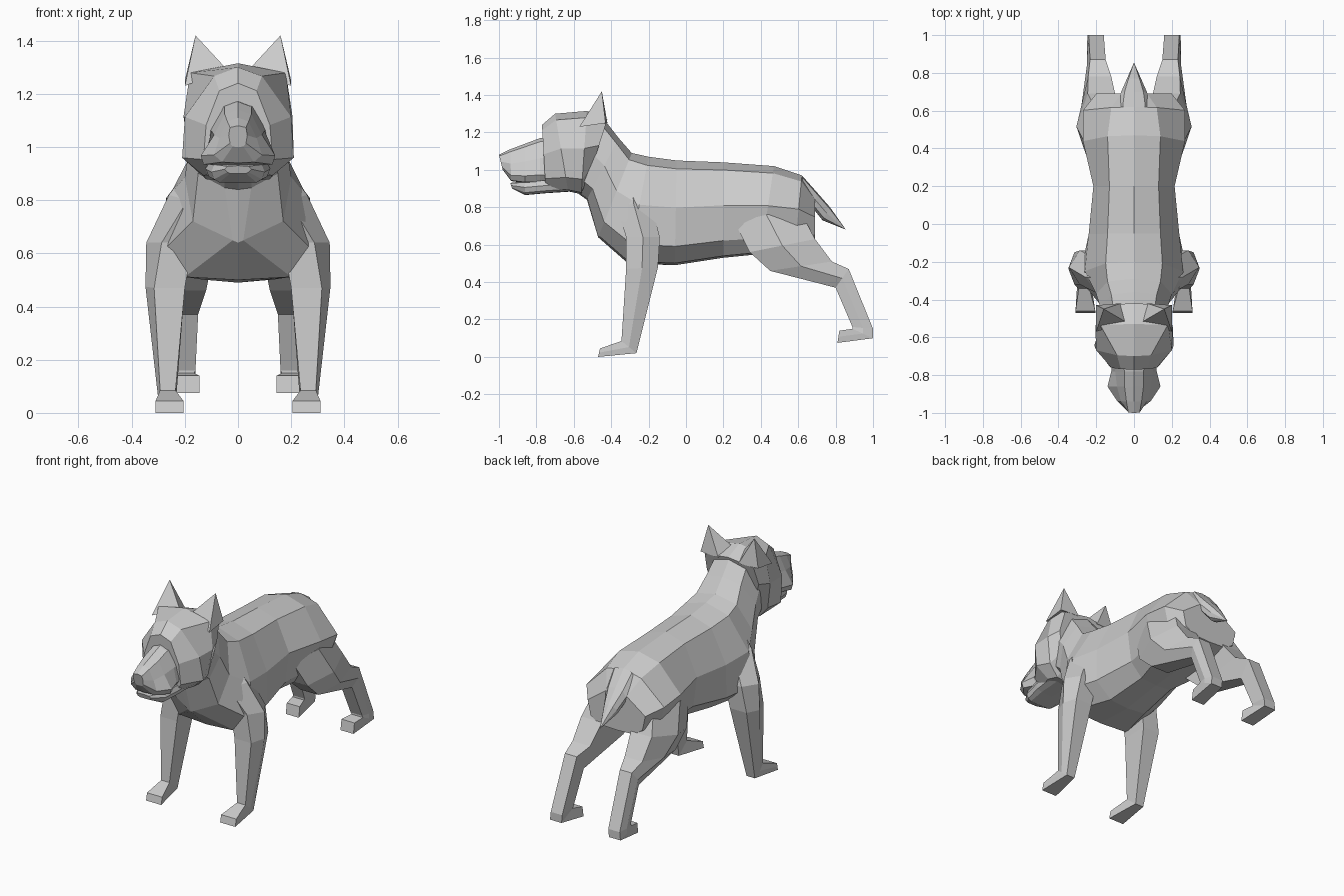
import bpy
import bmesh
from mathutils import Vector

default_cube = bpy.data.objects.get("Cube")
if default_cube:
    bpy.data.objects.remove(default_cube, do_unlink=True)

# One plain grey covers the whole animal
coat = bpy.data.materials.new("grey_coat")
coat.use_nodes = True
grey = (0.6, 0.6, 0.6, 1)
coat.diffuse_color = grey
coat.node_tree.nodes["Principled BSDF"].inputs["Base Color"].default_value = grey


def loft(name, rings, mirrored=False):
    """Skin a list of closed rings, cap both ends, and optionally mirror left to right."""
    bm = bmesh.new()
    loops = [[bm.verts.new(point) for point in ring] for ring in rings]
    count = len(loops[0])
    for first, second in zip(loops, loops[1:]):
        for i in range(count):
            j = (i + 1) % count
            bm.faces.new((first[i], first[j], second[j], second[i]))
    bm.faces.new(loops[0])
    bm.faces.new(loops[-1])
    bmesh.ops.remove_doubles(bm, verts=bm.verts[:], dist=0.0005)
    bmesh.ops.recalc_face_normals(bm, faces=bm.faces[:])
    mesh = bpy.data.meshes.new(name)
    bm.to_mesh(mesh)
    bm.free()
    mesh.materials.append(coat)
    part = bpy.data.objects.new(name, mesh)
    bpy.context.collection.objects.link(part)
    if mirrored:
        part.modifiers.new("left_and_right", "MIRROR").use_axis[0] = True
    return part


def trunk_ring(top_y, top_z, low_y, low_z, *half_widths):
    """Symmetric ring hung between a top point and a bottom point, with four half widths."""
    top, low = Vector((0, top_y, top_z)), Vector((0, low_y, low_z))
    side = []
    for along, width in zip((0.08, 0.45, 0.82, 0.98), half_widths):
        point = top.lerp(low, along)
        point.x = width
        side.append(point)
    other = [Vector((-p.x, p.y, p.z)) for p in reversed(side)]
    return [top, *side, low, *other]


def limb_ring(bulge, front_y, front_z, back_y, back_z, inner, outer):
    """Five-sided limb ring whose outer side is pushed out into a ridge."""
    shoulder = outer - bulge * (outer - inner)
    mid_y, mid_z = (front_y + back_y) / 2, (front_z + back_z) / 2
    return [
        (inner, front_y, front_z),
        (shoulder, front_y, front_z),
        (outer, mid_y, mid_z),
        (shoulder, back_y, back_z),
        (inner, back_y, back_z),
    ]


def trunk(name, sections):
    return loft(name, [trunk_ring(*section) for section in sections])


def limb(name, sections, bulge):
    # The ridge fades out towards the square paw
    last = len(sections) - 1
    rings = [limb_ring(bulge * (1 - i / last), *s) for i, s in enumerate(sections)]
    return loft(name, rings, mirrored=True)


# Neck, chest, back and rump: top y, top z, bottom y, bottom z, half widths
trunk("body", [
    (-.43, 1.26, -.60, .89, .11, .16, .14, .05),
    (-.36, 1.17, -.53, .84, .12, .18, .15, .05),
    (-.29, 1.09, -.47, .64, .14, .20, .17, .02),
    (-.20, 1.07, -.31, .50, .15, .26, .29, .20),
    (-.05, 1.05, -.06, .49, .14, .24, .24, .13),
    (.20, 1.04, .20, .53, .13, .215, .19, .11),
    (.47, 1.02, .40, .55, .14, .27, .22, .16),
    (.62, .97, .58, .57, .12, .27, .22, .14),
    (.69, .86, .69, .61, .07, .20, .18, .12),
])

# Skull with wide cheeks, narrowing at the brow
trunk("head", [
    (-.42, 1.27, -.52, .96, .17, .18, .13, .08),
    (-.53, 1.315, -.56, .87, .18, .205, .18, .12),
    (-.70, 1.30, -.63, .885, .09, .20, .21, .13),
    (-.77, 1.24, -.75, .89, .07, .12, .13, .09),
])

# Upper muzzle ending in the blunt nose
trunk("muzzle", [
    (-.70, 1.18, -.70, .93, .07, .11, .12, .09),
    (-.78, 1.17, -.78, .93, .05, .10, .12, .09),
    (-.86, 1.14, -.86, .93, .05, .09, .14, .13),
    (-.94, 1.11, -.935, .94, .04, .07, .09, .06),
    (-1.0, 1.08, -.98, 1.0, .03, .035, .03, .02),
])

# Lower jaw, tucked against the upper lip
trunk("jaw", [
    (-.60, .96, -.60, .885, .12, .13, .12, .08),
    (-.75, .95, -.75, .875, .11, .12, .11, .08),
    (-.86, .94, -.86, .865, .09, .10, .09, .07),
    (-.94, .93, -.93, .90, .04, .05, .04, .03),
])

# Short pointed tail lying against the rump
trunk("tail", [
    (.62, .97, .63, .86, .06, .08, .07, .04),
    (.70, .88, .69, .78, .05, .07, .06, .03),
    (.77, .80, .73, .73, .03, .045, .04, .02),
    (.855, .68, .855, .68, 0, 0, 0, 0),
])

# Legs: front y, front z, back y, back z, inner x, outer x
limb("front_legs", [
    (-.34, .96, -.24, .92, .07, .17),
    (-.37, .80, -.19, .84, .10, .26),
    (-.32, .64, -.14, .64, .17, .345),
    (-.32, .47, -.15, .48, .20, .348),
    (-.345, .085, -.265, .02, .235, .30),
    (-.46, .045, -.47, 0, .205, .31),
], bulge=.55)

limb("hind_legs", [
    (.26, .72, .60, .80, .08, .26),
    (.34, .56, .69, .63, .10, .305),
    (.45, .46, .78, .51, .12, .28),
    (.80, .37, .87, .47, .15, .25),
    (.89, .16, 1.0, .15, .16, .25),
    (.89, .15, 1.0, .10, .165, .25),
    (.82, .14, .81, .075, .145, .235),
], bulge=.35)

# Upright ears, each a four-sided spike rooted in the skull
ear_base = [(.04, -.52, 1.29), (.20, -.57, 1.23), (.20, -.43, 1.25), (.07, -.42, 1.25)]
ear_tip = [(.16, -.45, 1.42)] * len(ear_base)
loft("ears", [ear_base, ear_tip], mirrored=True)
